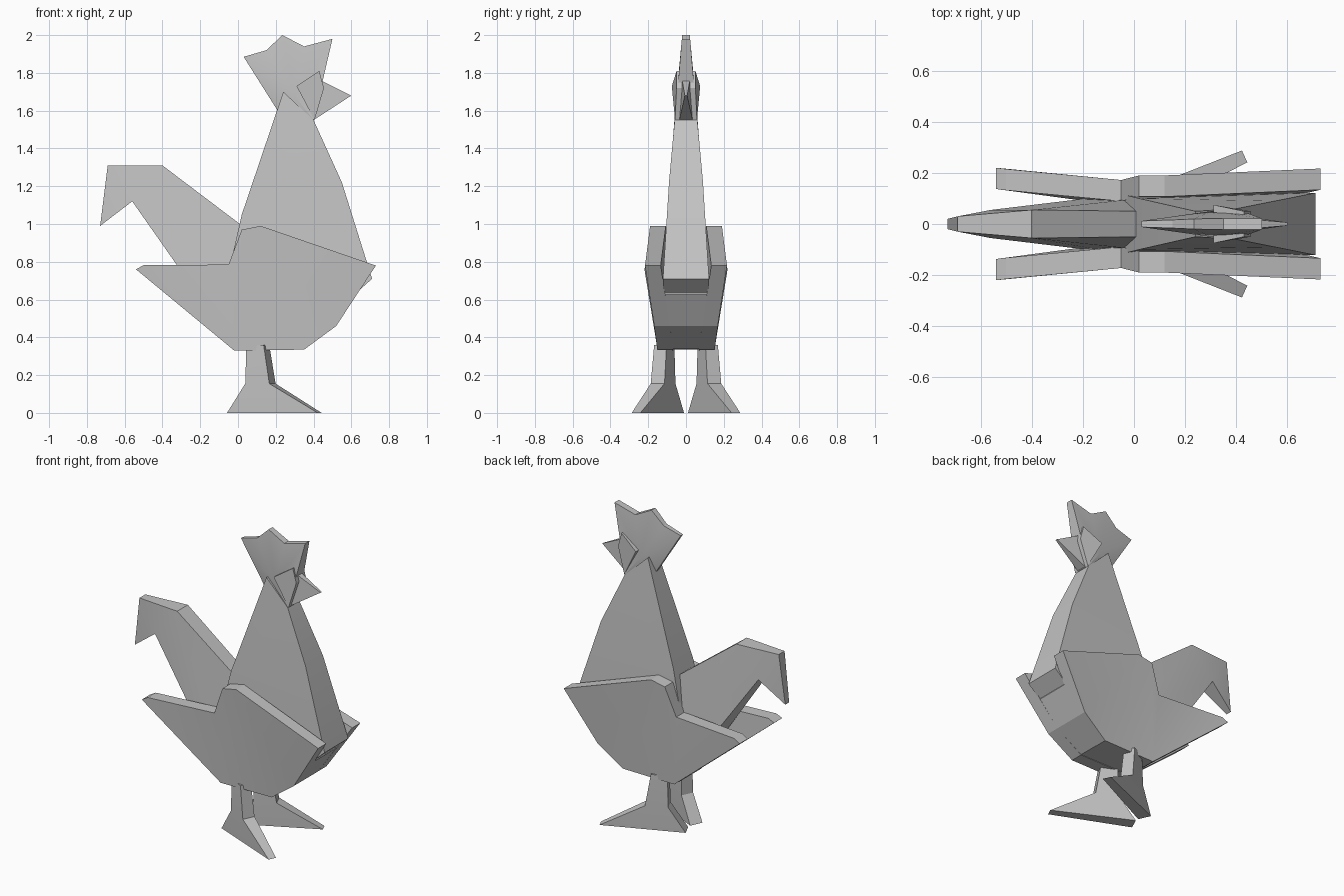
import bpy, bmesh, math
from mathutils import Vector

cube = bpy.data.objects.get("Cube")
if cube:
    bpy.data.objects.remove(cube, do_unlink=True)

grey = bpy.data.materials.new("plain_grey")
grey.use_nodes = True
grey.diffuse_color = (0.55, 0.55, 0.55, 1)
grey.node_tree.nodes["Principled BSDF"].inputs["Base Color"].default_value = (0.55, 0.55, 0.55, 1)


def finish(name, bm):
    bmesh.ops.recalc_face_normals(bm, faces=bm.faces[:])
    mesh = bpy.data.meshes.new(name)
    bm.to_mesh(mesh)
    bm.free()
    mesh.materials.append(grey)
    ob = bpy.data.objects.new(name, mesh)
    bpy.context.collection.objects.link(ob)
    bpy.ops.object.select_all(action='DESELECT')
    ob.select_set(True)
    bpy.context.view_layer.objects.active = ob
    bpy.ops.object.shade_smooth_by_angle(angle=math.radians(20))
    return ob


def slab(name, outline, panels=None, hub=None, thick=None, side=1):
    """Solid from a side outline of (x, z, half width); panels split the sides,
    a hub raises them to a point, thick makes a one-sided plate."""
    bm = bmesh.new()
    n = len(outline)

    def add(p, far):
        y = p[2] if not far else (-p[2] if thick is None else p[2] - thick)
        return bm.verts.new((p[0], y * side, p[1]))

    rows = [[add(p, far) for p in outline] for far in (False, True)]
    for far, row in enumerate(rows):
        if hub:
            centre = add(hub, far)
            for i in range(n):
                bm.faces.new((row[i], row[(i + 1) % n], centre))
        else:
            for panel in panels or [range(n)]:
                bm.faces.new([row[i] for i in panel])
    for i in range(n):
        j = (i + 1) % n
        bm.faces.new((rows[0][i], rows[0][j], rows[1][j], rows[1][i]))
    return finish(name, bm)


# Central body between the wings
slab("body", [(-.03, .335, .12), (.35, .337, .12), (.52, .46, .12),
              (.63, .63, .12), (.6, .7, .12), (-.05, .77, .1)])

# Neck and breast
slab("neck", [(-.06, .7, .12), (.02, 1.05, .1), (.24, 1.7, .05), (.4, 1.55, .06),
              (.55, 1.22, .09), (.71, .71, .122), (.62, .63, .122)],
     panels=[(0, 1, 4, 5, 6), (1, 2, 3, 4)])

# Head with comb
slab("head", [(.03, 1.885, .012), (.15, 1.92, .016), (.235, 2, .02), (.35, 1.94, .022),
              (.5, 1.98, .022), (.4, 1.55, .058), (.21, 1.6, .01)], hub=(.3, 1.68, .05))

# Cheeks and beak
slab("cheeks", [(.31, 1.73, .075), (.43, 1.81, .05), (.455, 1.72, .05), (.405, 1.55, .058)])
slab("beak", [(.42, 1.77, .022), (.6, 1.68, .006), (.4, 1.55, .035)])

# Tail feathers with a drooping tip
slab("tail", [(.01, 1, .05), (-.4, 1.31, .055), (-.69, 1.31, .03), (-.73, .99, .02),
              (-.56, 1.12, .055), (-.02, .35, .12), (.02, .7, .1)],
     panels=[(0, 1, 4, 5, 6), (1, 2, 4), (2, 3, 4)])

wing = [(-.54, .76, .22), (-.5, .782, .215), (-.05, .785, .172), (.02, .97, .19), (.12, .99, .19),
        (.73, .78, .217), (.52, .46, .168), (.35, .335, .152), (-.02, .33, .15)]

for label, side in (("left", 1), ("right", -1)):
    # Wing plate
    slab(label + "_wing", wing, panels=[(0, 1, 2, 8), (2, 3, 8), (3, 4, 7, 8), (4, 5, 6, 7)],
         thick=.083, side=side)

    # Leg flaring into a long foot turned outwards
    along = Vector((.91, .415))
    across = Vector((-.415, .91))
    bm = bmesh.new()
    rings = []
    for z, back, front, half in ((0, -.16, .36, .042), (.155, -.055, .085, .04), (.36, -.05, .05, .036)):
        ring = []
        for a, b in ((back, -half), (front, -half * .6 if z == 0 else -half),
                     (front, half * .6 if z == 0 else half), (back, half)):
            p = Vector((.105, .115)) + along * a + across * b
            ring.append(bm.verts.new((p.x, p.y * side, z)))
        rings.append(ring)
    bm.faces.new(rings[0])
    bm.faces.new(rings[-1])
    for low, high in zip(rings, rings[1:]):
        for i in range(4):
            j = (i + 1) % 4
            bm.faces.new((low[i], low[j], high[j], high[i]))
    finish(label + "_leg", bm)
